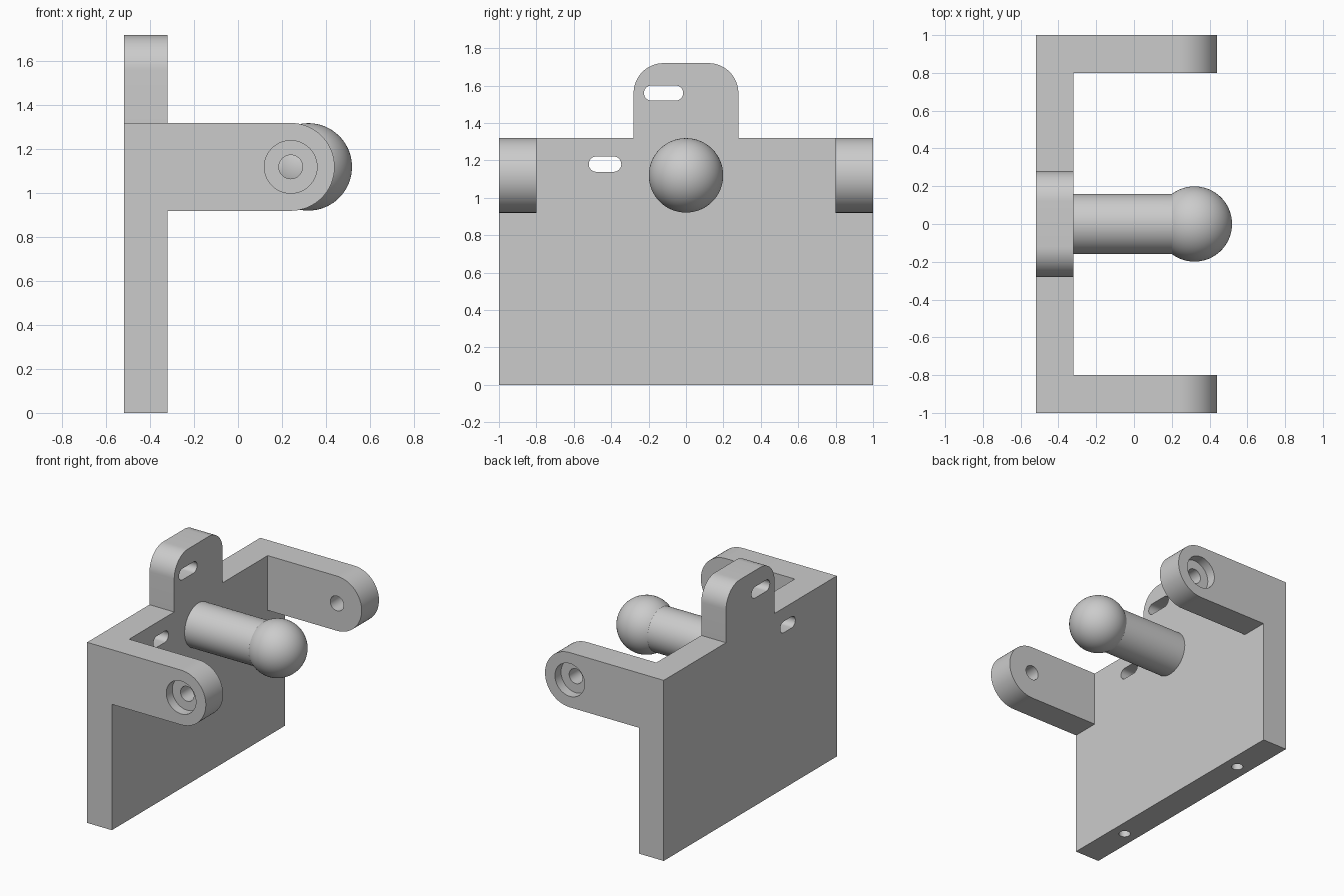
import bpy
import bmesh
from math import pi, sin, cos, asin, radians
from mathutils import Vector, Matrix

cube = bpy.data.objects.get("Cube")
if cube:
    bpy.data.objects.remove(cube, do_unlink=True)

grey = bpy.data.materials.new("plain_grey")
grey.use_nodes = True
colour = (0.6, 0.6, 0.6, 1)
grey.diffuse_color = colour
grey.node_tree.nodes["Principled BSDF"].inputs["Base Color"].default_value = colour


def make_object(name, bm):
    bmesh.ops.recalc_face_normals(bm, faces=bm.faces)
    mesh = bpy.data.meshes.new(name)
    bm.to_mesh(mesh)
    bm.free()
    mesh.materials.append(grey)
    obj = bpy.data.objects.new(name, mesh)
    bpy.context.collection.objects.link(obj)
    return obj


def arc(u, v, r, start, end, steps=16):
    angles = [radians(start + (end - start) * i / steps) for i in range(steps + 1)]
    return [(u + r * cos(a), v + r * sin(a)) for a in angles]


def prism(name, points, along):
    """Extrude a closed 3D outline along a vector."""
    bm = bmesh.new()
    face = bm.faces.new([bm.verts.new(p) for p in points])
    new = bmesh.ops.extrude_face_region(bm, geom=[face])["geom"]
    verts = [g for g in new if isinstance(g, bmesh.types.BMVert)]
    bmesh.ops.translate(bm, verts=verts, vec=Vector(along))
    return make_object(name, bm)


def combine(target, tool, operation):
    mod = target.modifiers.new(operation, 'BOOLEAN')
    mod.operation = operation
    mod.solver = 'EXACT'
    mod.object = tool
    tool.hide_render = True
    bpy.context.view_layer.objects.active = target
    bpy.ops.object.modifier_apply(modifier=mod.name)
    bpy.data.objects.remove(tool, do_unlink=True)


def smooth(obj):
    bpy.ops.object.select_all(action='DESELECT')
    obj.select_set(True)
    bpy.context.view_layer.objects.active = obj
    bpy.ops.object.shade_smooth_by_angle(angle=radians(30))


BACK, FACE, TOP = -0.52, -0.32, 1.32
PIVOT_X, PIVOT_Z = 0.24, 1.12

# Back plate with its rounded top tab
outline = [(-1, 0), (1, 0), (1, TOP), (0.28, TOP)]
outline += arc(0.12, 1.56, 0.16, 0, 90)
outline += arc(-0.12, 1.56, 0.16, 90, 180)
outline += [(-0.28, TOP), (-1, TOP)]
bracket = prism("bracket", [(BACK, y, z) for y, z in outline], (FACE - BACK, 0, 0))

# Round-ended side arms
arm = [(FACE, 0.92)] + arc(PIVOT_X, PIVOT_Z, 0.2, -90, 90, 32) + [(FACE, TOP)]
for side in (-1, 1):
    tool = prism("side_arm", [(x, side, z) for x, z in arm], (0, -0.2 * side, 0))
    combine(bracket, tool, 'UNION')

# Pivot holes with outer counterbores
for side in (-1, 1):
    for radius, depth in ((0.12, 0.07), (0.054, 0.3)):
        ring = arc(PIVOT_X, PIVOT_Z, radius, 0, 360, 48)[:-1]
        tool = prism("pivot_cutter", [(x, 1.1 * side, z) for x, z in ring],
                     (0, -(depth + 0.1) * side, 0))
        combine(bracket, tool, 'DIFFERENCE')

# Slots through the plate and the tab
for y, z, half in ((-0.433, 1.18, 0.046), (-0.12, 1.56, 0.064)):
    slot = arc(y + half, z, 0.041, -90, 90) + arc(y - half, z, 0.041, 90, 270)
    tool = prism("slot_cutter", [(BACK - 0.1, v, w) for v, w in slot], (0.4, 0, 0))
    combine(bracket, tool, 'DIFFERENCE')

# Blind mounting holes in the bottom edge
for y in (-0.6, 0.6):
    ring = arc(-0.42, y, 0.04, 0, 360, 32)[:-1]
    tool = prism("mount_cutter", [(u, v, -0.1) for u, v in ring], (0, 0, 0.5))
    combine(bracket, tool, 'DIFFERENCE')
smooth(bracket)

# Ball stud: shaft and ball turned as one profile
join = 180 - asin(0.8) * 180 / pi
profile = [(FACE, 0), (FACE, 0.16)] + arc(0.32, 0, 0.199, join, 0, 32)
bm = bmesh.new()
verts = [bm.verts.new((x, 0, r)) for x, r in profile]
edges = [bm.edges.new(pair) for pair in zip(verts, verts[1:])]
bmesh.ops.spin(bm, geom=verts + edges, cent=(0, 0, 0), axis=(1, 0, 0),
               angle=2 * pi, steps=64)
bmesh.ops.remove_doubles(bm, verts=bm.verts, dist=0.0001)
bmesh.ops.transform(bm, matrix=Matrix.Translation((0, 0, PIVOT_Z)), verts=bm.verts)
smooth(make_object("ball_stud", bm))
